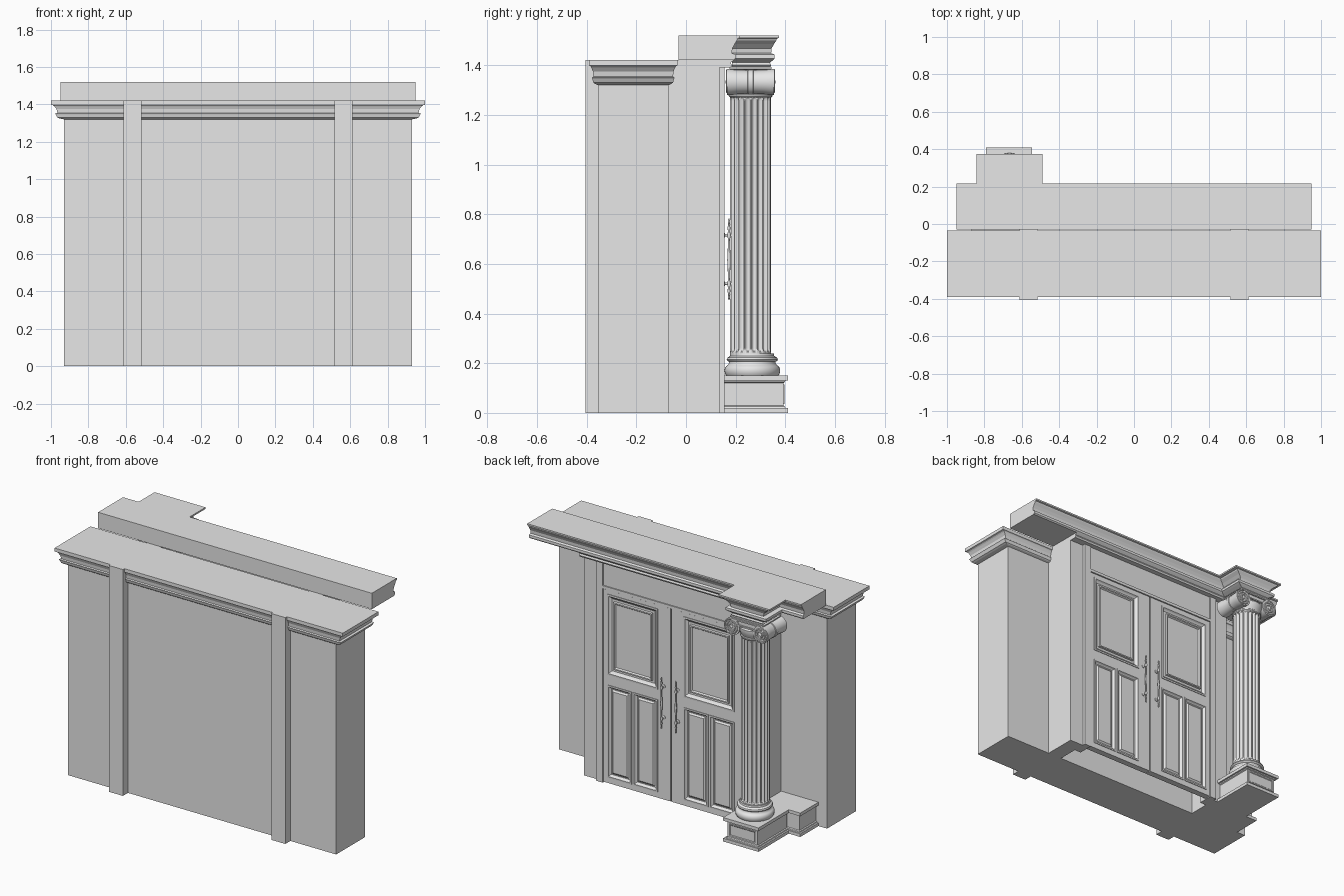
import bpy, bmesh, math
from mathutils import Vector

if "Cube" in bpy.data.objects:
    bpy.data.objects.remove(bpy.data.objects["Cube"])

stone = bpy.data.materials.new("pale_grey_stone")
stone.diffuse_color = (0.8, 0.8, 0.8, 1)
stone.use_nodes = True
stone.node_tree.nodes["Principled BSDF"].inputs["Base Color"].default_value = stone.diffuse_color


def loft(name, rings, smooth=False, caps=True):
    """Skin a list of closed rings that all have the same point count."""
    bm = bmesh.new()
    vs = [[bm.verts.new(p) for p in r] for r in rings]
    n = len(rings[0])
    for a, b in zip(vs, vs[1:]):
        for i in range(n):
            j = (i + 1) % n
            bm.faces.new((a[i], a[j], b[j], b[i]))
    if caps:
        bm.faces.new(vs[0][::-1])
        bm.faces.new(vs[-1])
    bmesh.ops.recalc_face_normals(bm, faces=bm.faces)
    me = bpy.data.meshes.new(name)
    bm.to_mesh(me)
    bm.free()
    me.materials.append(stone)
    ob = bpy.data.objects.new(name, me)
    bpy.context.collection.objects.link(ob)
    if smooth:
        bpy.ops.object.select_all(action='DESELECT')
        ob.select_set(True)
        bpy.context.view_layer.objects.active = ob
        bpy.ops.object.shade_smooth_by_angle(angle=math.radians(35))
    return ob


def rect(x0, x1, y0, y1, z):
    return [(x0, y0, z), (x1, y0, z), (x1, y1, z), (x0, y1, z)]


def box(name, x0, x1, y0, y1, z0, z1):
    return loft(name, [rect(x0, x1, y0, y1, z0), rect(x0, x1, y0, y1, z1)])


def moulding(name, x0, x1, y0, y1, levels, kx=2, kb=1, kf=1):
    """Stepped rectangle: each level (z, t) grows the sides by t times a factor."""
    return loft(name, [rect(x0 - kx * t, x1 + kx * t, y0 - kb * t, y1 + kf * t, z)
                       for z, t in levels])


def lathe(name, c, prof, axis='Z', n=32):
    """Turn (radius, height) points about an upright or a y axis."""
    rings = []
    for r, h in prof:
        ring = []
        for i in range(n):
            a = 2 * math.pi * i / n
            u, v = r * math.cos(a), r * math.sin(a)
            ring.append((c[0] + u, c[1] + v, c[2] + h) if axis == 'Z'
                        else (c[0] + u, c[1] + h, c[2] + v))
        rings.append(ring)
    return loft(name, rings, True)


def panel(name, x0, x1, z0, z1, loops):
    """Moulded door panel facing +y from (inset, y) loops."""
    return loft(name, [[(x0 + d, y, z0 + d), (x1 - d, y, z0 + d),
                        (x1 - d, y, z1 - d), (x0 + d, y, z1 - d)] for d, y in loops])


# main wall and its cornice
box("wall", -.93, .93, -.355, -.07, 0, 1.4)
moulding("wall_cornice", -.93, .93, -.355, -.07,
         [(1.32, 0), (1.325, .012), (1.33, .018), (1.345, .022), (1.35, .024), (1.355, .018),
          (1.375, .02), (1.39, .026), (1.395, .029), (1.398, .035), (1.42, .035)])

# frame posts running through the wall, and door casings
for s, side in ((-1, "left"), (1, "right")):
    def sbox(name, a, b, *r):
        return box(side + "_" + name, min(s * a, s * b), max(s * a, s * b), *r)

    def spanel(name, a, b, *r):
        return panel(side + "_" + name, min(s * a, s * b), max(s * a, s * b), *r)

    sbox("frame_post", .515, .612, -.405, .135, 0, 1.42)
    sbox("door_casing", .47, .516, .06, .155, 0, 1.42)

    # door leaf with stiles and rails
    sbox("door_leaf", .002, .47, .11, .136, .005, 1.22)
    sbox("inner_stile", .003, .09, .13, .15, .005, 1.215)
    sbox("outer_stile", .44, .469, .13, .15, .005, 1.215)
    sbox("top_rail", .09, .44, .13, .15, 1.19, 1.215)
    sbox("middle_rail", .09, .44, .13, .15, .62, .685)
    sbox("bottom_rail", .09, .44, .13, .15, .005, .04)
    sbox("lower_muntin", .26, .27, .13, .15, .04, .62)

    # moulded door panels
    big = [(0, .13), (0, .154), (.01, .155), (.016, .147), (.026, .14), (.04, .14),
           (.042, .153), (.05, .153), (.056, .144)]
    small = [(0, .13), (0, .154), (.009, .155), (.014, .146), (.02, .14), (.026, .14),
             (.036, .148)]
    spanel("upper_panel", .09, .44, .685, 1.19, big)
    spanel("lower_inner_panel", .09, .26, .04, .62, small)
    spanel("lower_outer_panel", .27, .44, .04, .62, small)

    # door handle
    lathe(side + "_handle", (s * .05, .173, 0),
          [(.001, .455), (.005, .462), (.003, .475), (.006, .49), (.004, .505), (.008, .52),
           (.004, .535), (.0045, .56), (.007, .615), (.0045, .67), (.004, .70), (.008, .715),
           (.004, .73), (.006, .745), (.003, .76), (.005, .773), (.001, .782)], n=12)
    for z in (.52, .715):
        lathe(side + "_handle_mount", (s * .05, .148, z),
              [(.012, 0), (.012, .006), (.005, .01), (.005, .025)], 'Y', 12)

# board over the doors, with its ledge
box("lintel_board", -.47, .47, .10, .148, 1.22, 1.42)
box("lintel_ledge", -.47, .47, .14, .155, 1.218, 1.236)

# entablature: lower strip, main run, and the break over the column
levels = [(1.39, 0), (1.40, .005), (1.41, 0), (1.42, .012), (1.427, .019), (1.443, .019),
          (1.448, .005), (1.468, .007), (1.485, .016), (1.50, .026), (1.507, .028),
          (1.51, .037), (1.52, .037)]
CX, CY = -.665, .26
moulding("entablature_lower_strip", -.612, .612, .10, .18, levels[:4], 0, 0)
moulding("entablature", -.95, .95, -.03, .18, levels[3:], 0, 0)
moulding("entablature_break", CX - .103, CX + .103, .185, .338, levels, 2, 0)

# pedestal under the column and its wing back to the wall
for name, x0, x1, y0, y1 in (("pedestal", -.79, -.545, .10, .41),
                             ("pedestal_wing", -.87, -.60, -.075, .11)):
    box(name + "_foot", x0, x1, y0, y1, 0, .02)
    box(name + "_cap", x0, x1, y0, y1, .13, .15)
    e = .018
    moulding(name + "_die", x0 + e, x1 - e, y0, y1 - e,
             [(.02, .008), (.026, .006), (.03, 0), (.12, 0), (.124, .006), (.13, .008)], 1, 0)
panel("pedestal_front_panel", -.762, -.573, .035, .115,
      [(0, .38), (0, .396), (.006, .396), (.01, .3925)])

# column base
lathe("column_base", (CX, CY + .007, 0),
      [(.105, .15), (.11, .158), (.112, .17), (.11, .182), (.104, .189), (.099, .192),
       (.094, .2), (.094, .206), (.1, .209), (.103, .214), (.1, .222), (.094, .226),
       (.088, .23), (.086, .24)], n=48)

# fluted shaft
FL, SUB = 20, 8
def flute_ring(z, depth):
    ring = []
    for i in range(FL * SUB):
        a = 2 * math.pi * i / (FL * SUB)
        k = i % SUB
        d = depth * math.sin(math.pi * (k - 1) / (SUB - 1)) if k > 1 else 0
        ring.append((CX + (.083 - d) * math.cos(a), CY + (.083 - d) * math.sin(a), z))
    return ring

loft("column_shaft", [flute_ring(z, d) for z, d in
                      ((.23, 0), (.245, 0), (.25, .007), (.262, .011),
                       (1.255, .011), (1.267, .007), (1.272, 0), (1.29, 0))], True)

# capital: bowl, saddle and two scrolls with spiral faces
lathe("capital_bowl", (CX, CY, 0),
      [(.083, 1.27), (.088, 1.275), (.088, 1.282), (.084, 1.286), (.09, 1.30), (.098, 1.32),
       (.098, 1.335), (.09, 1.345)])
box("capital_saddle", CX - .10, CX + .10, .172, .347, 1.338, 1.385)
moulding("capital_abacus", CX - .11, CX + .11, .18, .34,
         [(1.38, 0), (1.385, .004), (1.392, .004), (1.395, 0)])
for s, side in ((-1, "left"), (1, "right")):
    c = (CX + s * .1, CY, 1.332)
    lathe(side + "_scroll", c,
          [(.044, -.094), (.053, -.094), (.053, -.08), (.049, -.055), (.047, -.012),
           (.051, -.01), (.051, .01), (.047, .012), (.049, .055), (.053, .08),
           (.053, .094), (.044, .094)], 'Y', 40)
    for f in (-1, 1):
        # spiral band winding in to the eye
        cu = bpy.data.curves.new(side + "_spiral", 'CURVE')
        cu.dimensions = '3D'
        cu.bevel_depth = .004
        cu.bevel_resolution = 2
        cu.materials.append(stone)
        sp = cu.splines.new('POLY')
        N = 60
        sp.points.add(N - 1)
        for i in range(N):
            t = i / (N - 1)
            a = math.pi / 2 - s * t * 5 * math.pi
            r = .049 - .037 * t
            sp.points[i].co = (c[0] + r * math.cos(a), CY + f * .094,
                               c[2] + r * math.sin(a), 1)
        ob = bpy.data.objects.new(side + "_spiral", cu)
        bpy.context.collection.objects.link(ob)
        lathe(side + "_scroll_eye", (c[0], CY + f * .09, c[2]),
              [(.01, 0), (.01, f * .007), (.004, f * .011)], 'Y', 16)
# fillets joining the scroll faces
for f in (-1, 1):
    for z in (1.35, 1.381):
        y = CY + f * .09
        box("scroll_fillet", CX - .1, CX + .1, y - .005, y + .005, z - .004, z + .004)
